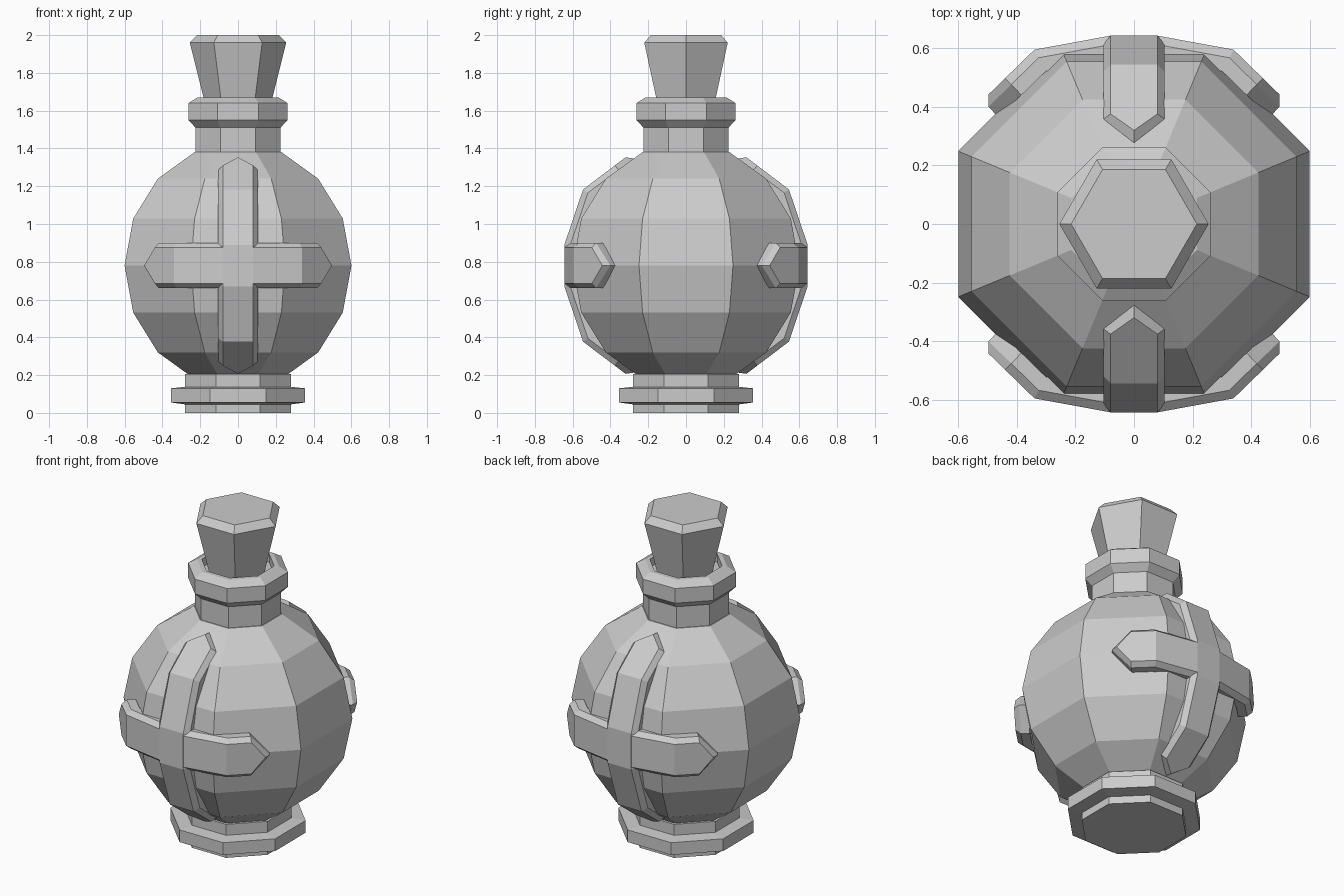
import bpy, bmesh
from math import cos, sin, pi
from mathutils import Vector

cube = bpy.data.objects.get("Cube")
if cube:
    bpy.data.objects.remove(cube, do_unlink=True)

grey = bpy.data.materials.new("plain_grey")
grey.use_nodes = True
grey.diffuse_color = (0.6, 0.6, 0.6, 1)
grey.node_tree.nodes["Principled BSDF"].inputs["Base Color"].default_value = (0.6, 0.6, 0.6, 1)

MID = 0.78  # height of the body's widest ring


def skin(name, rings, closed):
    """Join equal-length rings of points into one flat shaded object."""
    bm = bmesh.new()
    loops = [[bm.verts.new(p) for p in ring] for ring in rings]
    n = len(loops[0])
    for a, b in zip(loops, loops[1:]):
        for i in range(n):
            j = (i + 1) % n
            bm.faces.new((a[i], a[j], b[j], b[i]))
    if closed:
        bm.faces.new(loops[0])
        bm.faces.new(loops[-1])
    bmesh.ops.remove_doubles(bm, verts=bm.verts, dist=1e-5)
    bmesh.ops.recalc_face_normals(bm, faces=bm.faces)
    mesh = bpy.data.meshes.new(name)
    bm.to_mesh(mesh)
    bm.free()
    mesh.materials.append(grey)
    obj = bpy.data.objects.new(name, mesh)
    bpy.context.collection.objects.link(obj)
    return obj


def turned(name, profile, sides=8, across_flats=True):
    """Turn (radius, height) pairs; radius is to the flats or to the corners."""
    shift = pi / sides if across_flats else 0
    grow = 1 / cos(pi / sides) if across_flats else 1
    angles = [shift + 2 * pi * i / sides for i in range(sides)]
    return skin(name, [[(r * grow * cos(a), r * grow * sin(a), z) for a in angles]
                       for r, z in profile], True)


# Bottle
turned("foot", [(.28, 0), (.28, .045), (.355, .055), (.355, .13), (.28, .138), (.28, .205)])
R = 0.65
turned("body", [(R * cos(pi / 8) * cos(k * pi / 8), MID + R * sin(k * pi / 8))
                for k in range(-3, 4)])
turned("neck", [(.225, 1.34), (.225, 1.51), (.262, 1.55), (.262, 1.64), (.215, 1.67),
                (.19, 1.67), (.19, 1.62)])
turned("stopper", [(.165, 1.6), (.255, 1.96), (.215, 2.0)], 6, False)


def strap(name, half, shoulder, width, place):
    """Chamfered pointed band; half is (along, out) points from centre to tip."""
    edge, depth = 0.03, 0.08
    flat, bend, tip = [Vector(p) for p in half]
    path = [flat, bend, bend.lerp(tip, shoulder), tip]
    rings = []
    for i, p in enumerate(path):
        before = (p - path[i - 1]).normalized() if i else Vector((1, 0))
        after = (path[i + 1] - p).normalized() if i < 3 else before
        t = (before + after).normalized()
        down = Vector((t.y, -t.x)) / t.dot(after)
        last = i == 3
        reach = t * edge if last else Vector((0, 0))
        top, chamfer, base = p, p + reach + down * edge, p + reach + down * depth
        w = 0 if last else width
        wide = 0 if last else width + 0.025
        rings.append([(base, -wide), (chamfer, -wide), (top, -w),
                      (top, w), (chamfer, wide), (base, wide)])
    mirrored = [[(Vector((-p.x, p.y)), w) for p, w in r] for r in reversed(rings)]
    for side, label in ((-1, "front"), (1, "back")):
        skin(label + "_" + name, [[place(p.x, side * p.y, w) for p, w in r]
                                  for r in mirrored + rings], False)


# Crossed straps on the front and back
strap("horizontal_strap", [(.078, .644), (.34, .596), (.497, .443)], .64, .095,
      lambda along, out, w: (along, out, MID + w))
strap("vertical_strap", [(.11, .644), (.403, .545), (.573, .32)], .75, .08,
      lambda along, out, w: (w, out, MID + along))
